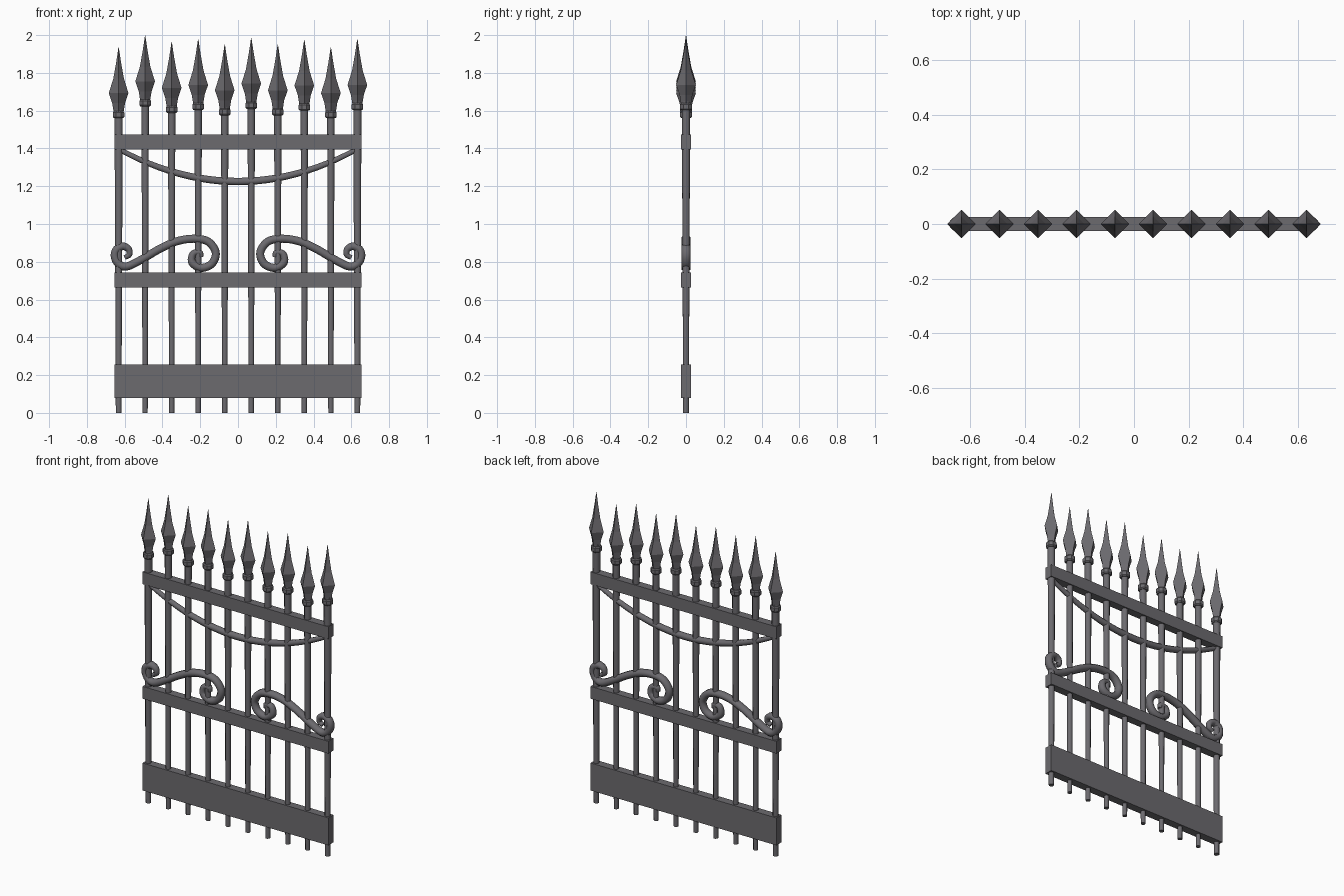
import bpy, bmesh, math
from mathutils import Vector

if "Cube" in bpy.data.objects:
    bpy.data.objects.remove(bpy.data.objects["Cube"])

iron = bpy.data.materials.new("dark iron")
iron.diffuse_color = (0.15, 0.145, 0.158, 1)
iron.use_nodes = True
iron.node_tree.nodes["Principled BSDF"].inputs["Base Color"].default_value = iron.diffuse_color


def make(name, bm, smooth=False):
    bmesh.ops.recalc_face_normals(bm, faces=bm.faces)
    me = bpy.data.meshes.new(name)
    bm.to_mesh(me)
    bm.free()
    me.materials.append(iron)
    for p in me.polygons:
        p.use_smooth = smooth
    ob = bpy.data.objects.new(name, me)
    bpy.context.collection.objects.link(ob)
    if smooth:
        bpy.ops.object.select_all(action='DESELECT')
        bpy.context.view_layer.objects.active = ob
        ob.select_set(True)
        bpy.ops.object.shade_smooth_by_angle(angle=math.radians(50))
    return ob


def skin(bm, rings):
    # join successive rings of points and cap both ends
    rows = [[bm.verts.new(p) for p in r] for r in rings]
    n = len(rows[0])
    for a, b in zip(rows, rows[1:]):
        for i in range(n):
            j = (i + 1) % n
            bm.faces.new((a[i], a[j], b[j], b[i]))
    bm.faces.new(rows[0])
    bm.faces.new(rows[-1])


def lathe(name, x, profile, n, turn=0.0, smooth=False):
    bm = bmesh.new()
    ang = [turn + math.tau * i / n for i in range(n)]
    skin(bm, [[(x + r * math.cos(a), r * math.sin(a), z) for a in ang] for r, z in profile])
    return make(name, bm, smooth)


def sweep(name, path, radius, depth=1.0, n=8):
    # tube along a path in the xz plane; radius is a function of 0..1
    bm = bmesh.new()
    rings = []
    last = len(path) - 1
    for k, p in enumerate(path):
        t = (path[min(k + 1, last)] - path[max(k - 1, 0)]).normalized()
        nrm = Vector((-t.z, 0, t.x))
        r = radius(k / last)
        rings.append([p + nrm * r * math.cos(a) + Vector((0, depth * r * math.sin(a), 0))
                      for a in (math.tau * (i + 0.5) / n for i in range(n))])
    skin(bm, rings)
    return make(name, bm, True)


def smooth_path(pts, steps=6):
    # Catmull-Rom through the points
    q = [2 * pts[0] - pts[1]] + pts + [2 * pts[-1] - pts[-2]]
    out = []
    for i in range(1, len(q) - 2):
        a, b, c, d = q[i - 1:i + 3]
        for s in range(steps):
            t = s / steps
            out.append(0.5 * (2 * b + (c - a) * t + (2 * a - 5 * b + 4 * c - d) * t * t
                              + (3 * b - a - 3 * c + d) * t ** 3))
    return out + [pts[-1]]


# pickets, collars and spear heads
tips = [1.935, 1.997, 1.963, 1.978, 1.95, 1.985, 1.95, 1.975, 1.935, 1.978]
for i, tip in enumerate(tips):
    x = -0.632 + i * 1.264 / 9
    k = 1.1 if i in (0, 9) else 1.0
    lathe("picket_%d" % i, x, [(0.0148 * k, 0), (0.0215 * k, tip - 0.33)], 8, math.pi / 8, True)
    lathe("collar_%d" % i, x, [(0.027, tip - 0.375), (0.033, tip - 0.368),
                               (0.033, tip - 0.345), (0.027, tip - 0.338)], 8, math.pi / 8)
    lathe("spear_head_%d" % i, x, [(0.026, tip - 0.345), (0.034, tip - 0.295), (0.052, tip - 0.242),
                                   (0.028, tip - 0.165), (0.013, tip - 0.08), (0.001, tip)], 4)

# flat cross rails
for name, z0, z1 in (("kick_rail", 0.08, 0.255), ("middle_rail", 0.665, 0.743), ("top_rail", 1.395, 1.473)):
    bm = bmesh.new()
    skin(bm, [[(sx * 0.655, sy * 0.026, z) for sx, sy in ((-1, -1), (1, -1), (1, 1), (-1, 1))]
              for z in (z0, z1)])
    make(name, bm)

# hanging swag bar under the top rail
swag = [Vector((x, 0, 1.225 + 0.43 * x * x)) for x in (-0.635 + 1.27 * i / 24 for i in range(25))]
sweep("swag_bar", swag, lambda t: 0.014 + 0.007 * math.sin(math.pi * t))

# mirrored S scrolls standing on the middle rail
scroll = [(-.600, .822), (-.575, .838), (-.580, .868), (-.612, .882), (-.645, .862), (-.652, .825),
          (-.630, .787), (-.585, .776), (-.500, .818), (-.415, .868), (-.325, .908), (-.238, .922),
          (-.160, .908), (-.118, .850), (-.138, .790), (-.195, .768), (-.243, .797), (-.238, .842),
          (-.202, .850), (-.195, .825)]
for side, s in (("left", 1), ("right", -1)):
    pts = smooth_path([Vector((s * x, 0, z)) for x, z in scroll])
    sweep(side + "_scroll", pts, lambda t: 0.013 + 0.01 * min(1, 6 * t, 6 * (1 - t)), 1.15)
